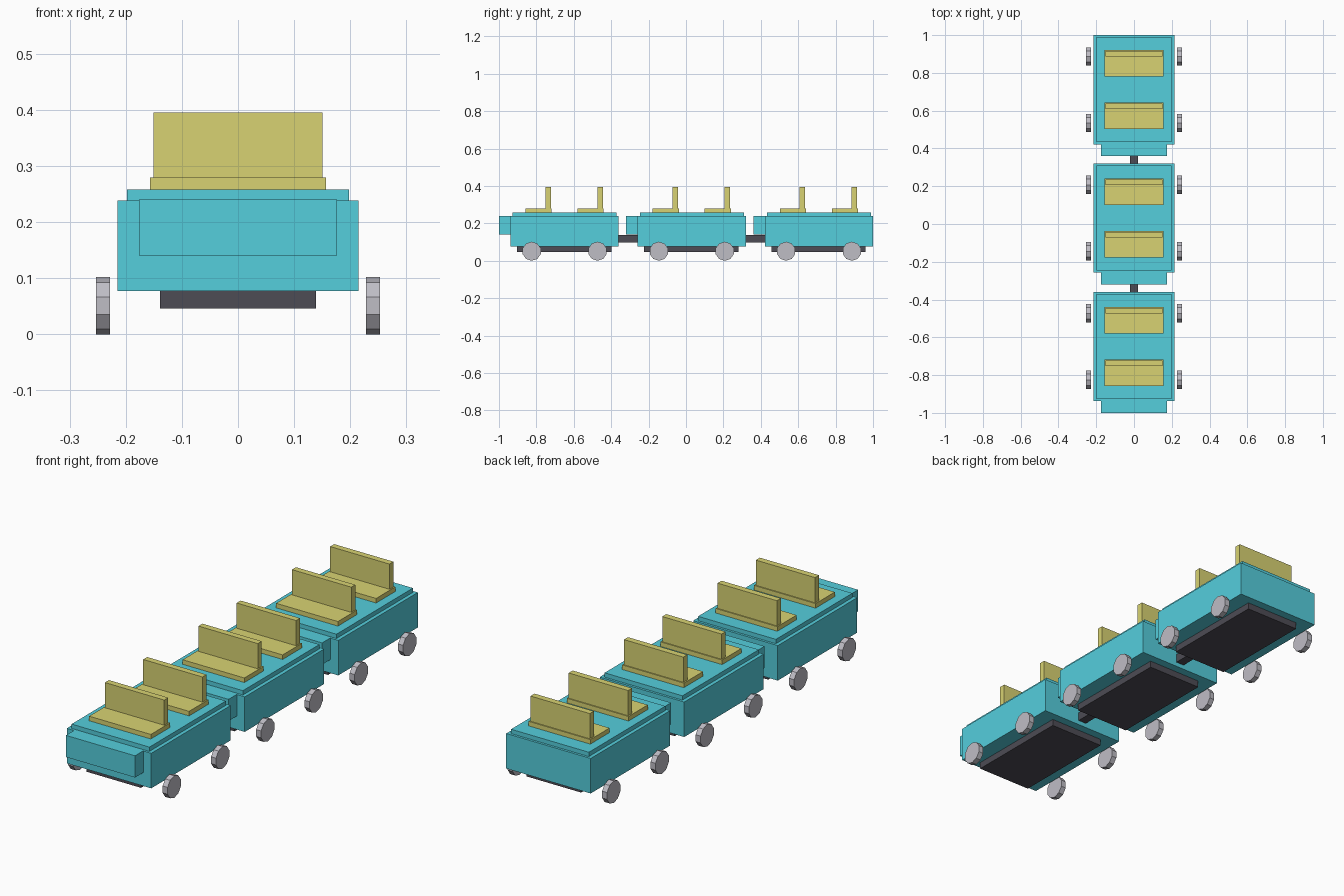
import bpy, bmesh
from math import radians
from mathutils import Matrix

if "Cube" in bpy.data.objects:
    bpy.data.objects.remove(bpy.data.objects["Cube"])


def material(name, rgb):
    m = bpy.data.materials.new(name)
    m.diffuse_color = (*rgb, 1)
    m.use_nodes = True
    m.node_tree.nodes["Principled BSDF"].inputs["Base Color"].default_value = m.diffuse_color
    return m


CYAN = material("cyan_paint", (0.09, 0.62, 0.72))
YELLOW = material("yellow_seat", (0.69, 0.65, 0.17))
DARK = material("dark_metal", (0.075, 0.072, 0.09))
GREY = material("grey_wheel", (0.52, 0.51, 0.56))


def finish(bm, name, mat):
    mesh = bpy.data.meshes.new(name)
    bm.to_mesh(mesh)
    bm.free()
    mesh.materials.append(mat)
    obj = bpy.data.objects.new(name, mesh)
    bpy.context.collection.objects.link(obj)
    return obj


def box(name, half_x, y0, y1, z0, z1, mat):
    """Box centred on x = 0."""
    bm = bmesh.new()
    bmesh.ops.create_cube(bm, size=1, matrix=(
        Matrix.Translation((0, (y0 + y1) / 2, (z0 + z1) / 2))
        @ Matrix.Diagonal((2 * half_x, y1 - y0, z1 - z0, 1))))
    return finish(bm, name, mat)


def wheel(name, x, y):
    """Ten-sided wheel with a corner at the very top."""
    r = 0.051
    bm = bmesh.new()
    bmesh.ops.create_cone(bm, cap_ends=True, segments=10, radius1=r, radius2=r, depth=0.025,
                          matrix=Matrix.Translation((x, y, r))
                          @ Matrix.Rotation(radians(90), 4, 'Y')
                          @ Matrix.Rotation(radians(90), 4, 'Z'))
    return finish(bm, name, GREY)


for n, c in enumerate((-0.649, 0.031, 0.711), 1):
    # Car shell: body, raised deck, nose and underframe
    box(f"car_{n}_body", 0.215, c - 0.289, c + 0.289, 0.077, 0.238, CYAN)
    box(f"car_{n}_deck", 0.198, c - 0.278, c + 0.278, 0.238, 0.258, CYAN)
    box(f"car_{n}_nose", 0.176, c - 0.351, c - 0.289, 0.14, 0.24, CYAN)
    box(f"car_{n}_underframe", 0.139, c - 0.255, c + 0.25, 0.046, 0.077, DARK)

    # Two bench seats, each with a backrest
    for row, s in (("front", -0.139), ("rear", 0.139)):
        y = c + s
        box(f"car_{n}_{row}_seat", 0.157, y - 0.07, y + 0.07, 0.258, 0.279, YELLOW)
        box(f"car_{n}_{row}_backrest", 0.151, y + 0.036, y + 0.065, 0.279, 0.395, YELLOW)

    # Four wheels
    for row, s in (("front", -0.176), ("rear", 0.176)):
        for side, x in (("left", -0.2405), ("right", 0.2405)):
            wheel(f"car_{n}_{row}_{side}_wheel", x, c + s)

    # Coupling bar to the car behind
    if n < 3:
        box(f"coupling_{n}", 0.021, c + 0.289, c + 0.391, 0.098, 0.138, DARK)
